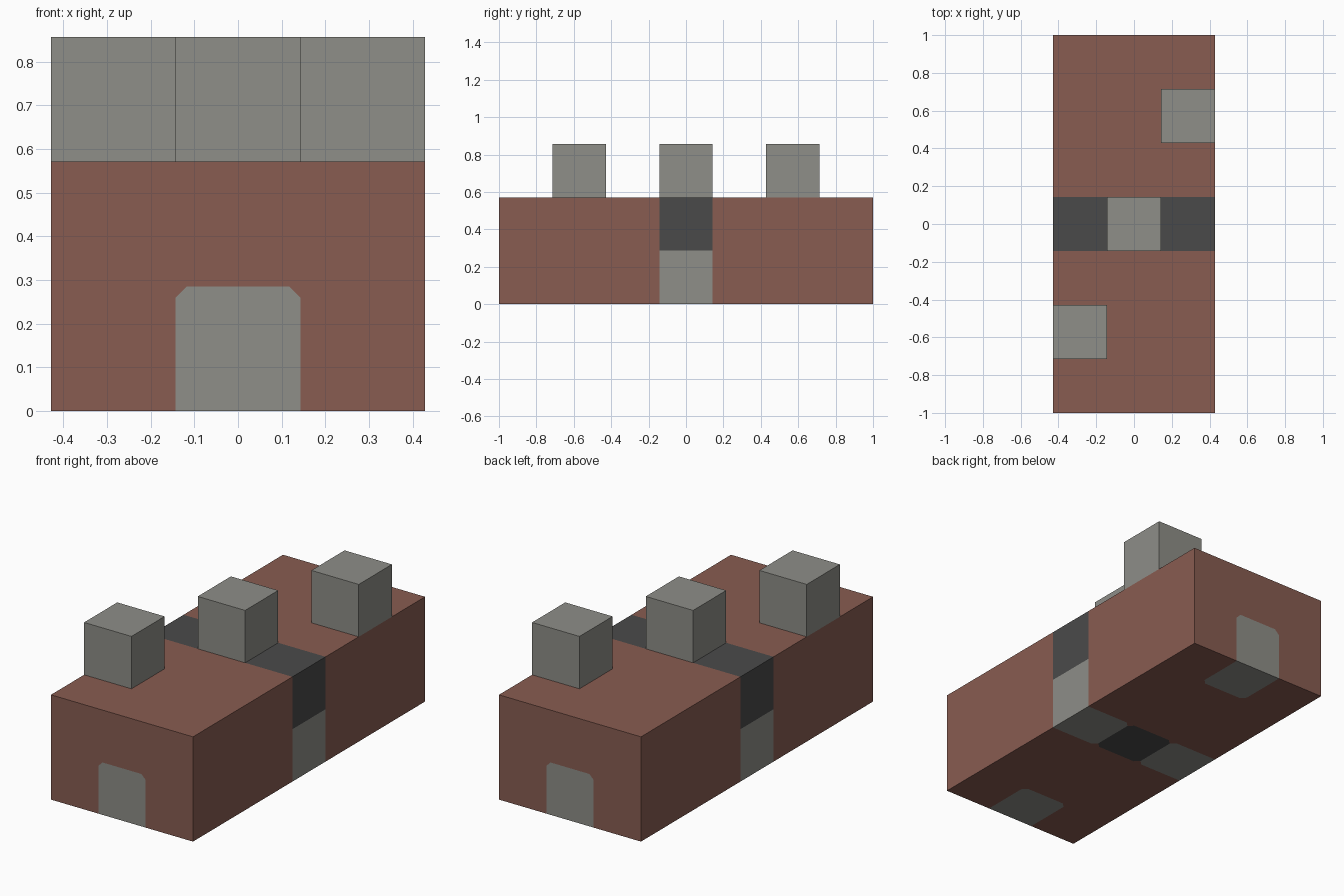
import bpy
import bmesh
from mathutils import Matrix, Vector

cube = bpy.data.objects.get("Cube")
if cube:
    bpy.data.objects.remove(cube, do_unlink=True)

U = 2 / 7  # one block


def material(name, *rgb):
    """Flat material from 8-bit sRGB."""
    lin = [((c / 255 + 0.055) / 1.055) ** 2.4 for c in rgb]
    m = bpy.data.materials.new(name)
    m.use_nodes = True
    m.diffuse_color = (*lin, 1)
    m.node_tree.nodes["Principled BSDF"].inputs["Base Color"].default_value = (*lin, 1)
    return m


brick = material("brick red", 136, 92, 81)
stone = material("stone grey", 142, 142, 136)
dark = material("dark grey", 74, 74, 74)


def finish(name, bm, mats):
    bm.transform(Matrix.Scale(U, 4))
    mesh = bpy.data.meshes.new(name)
    bm.to_mesh(mesh)
    bm.free()
    for m in mats:
        mesh.materials.append(m)
    obj = bpy.data.objects.new(name, mesh)
    bpy.context.collection.objects.link(obj)
    return obj


def block(bm, size, centre):
    bmesh.ops.create_cube(bm, size=1, matrix=Matrix.Translation(centre) @ Matrix.Diagonal((*size, 1)))


def block_colour(x, y, z):
    """Material slot of the block at a grid position."""
    if y == 0:
        if z == 1:
            return 2
        return 1 if x else 2
    if abs(y) == 3 and x == 0 and z == 0:
        return 1
    return 0


# Brick body, cut along the block grid
bm = bmesh.new()
block(bm, (3, 7, 2), (0, 0, 1))
cuts = [((0.5 * s, 0, 0), (1, 0, 0)) for s in (-1, 1)]
cuts += [((0, k * s, 0), (0, 1, 0)) for k in (0.5, 2.5) for s in (-1, 1)]
cuts += [((0, 0, 1), (0, 0, 1))]
for co, no in cuts:
    bmesh.ops.bisect_plane(bm, geom=bm.verts[:] + bm.edges[:] + bm.faces[:],
                           plane_co=co, plane_no=no)
bm.normal_update()
for f in bm.faces:
    p = f.calc_center_median() - f.normal * 0.5 - Vector((0, 0, 0.5))
    f.material_index = block_colour(round(p.x), round(p.y), round(p.z))

# Clipped corners of the doorways and the patches underneath
corners = [v for v in bm.verts if abs(abs(v.co.x) - 0.5) < 0.01 and (
    (abs(v.co.y) > 3.4 and abs(v.co.z - 1) < 0.01) or
    (abs(v.co.y) < 3 and v.co.z < 0.01))]
bmesh.ops.bevel(bm, geom=corners, offset=0.09, offset_type='OFFSET', segments=1,
                profile=0.5, affect='VERTICES', material=0)
finish("brick_body", bm, [brick, stone, dark])

# Stone blocks standing diagonally across the top
for name, i in (("front_block", -1), ("middle_block", 0), ("back_block", 1)):
    bm = bmesh.new()
    block(bm, (1, 1, 1), (i, 2 * i, 2.5))
    finish(name, bm, [stone])
